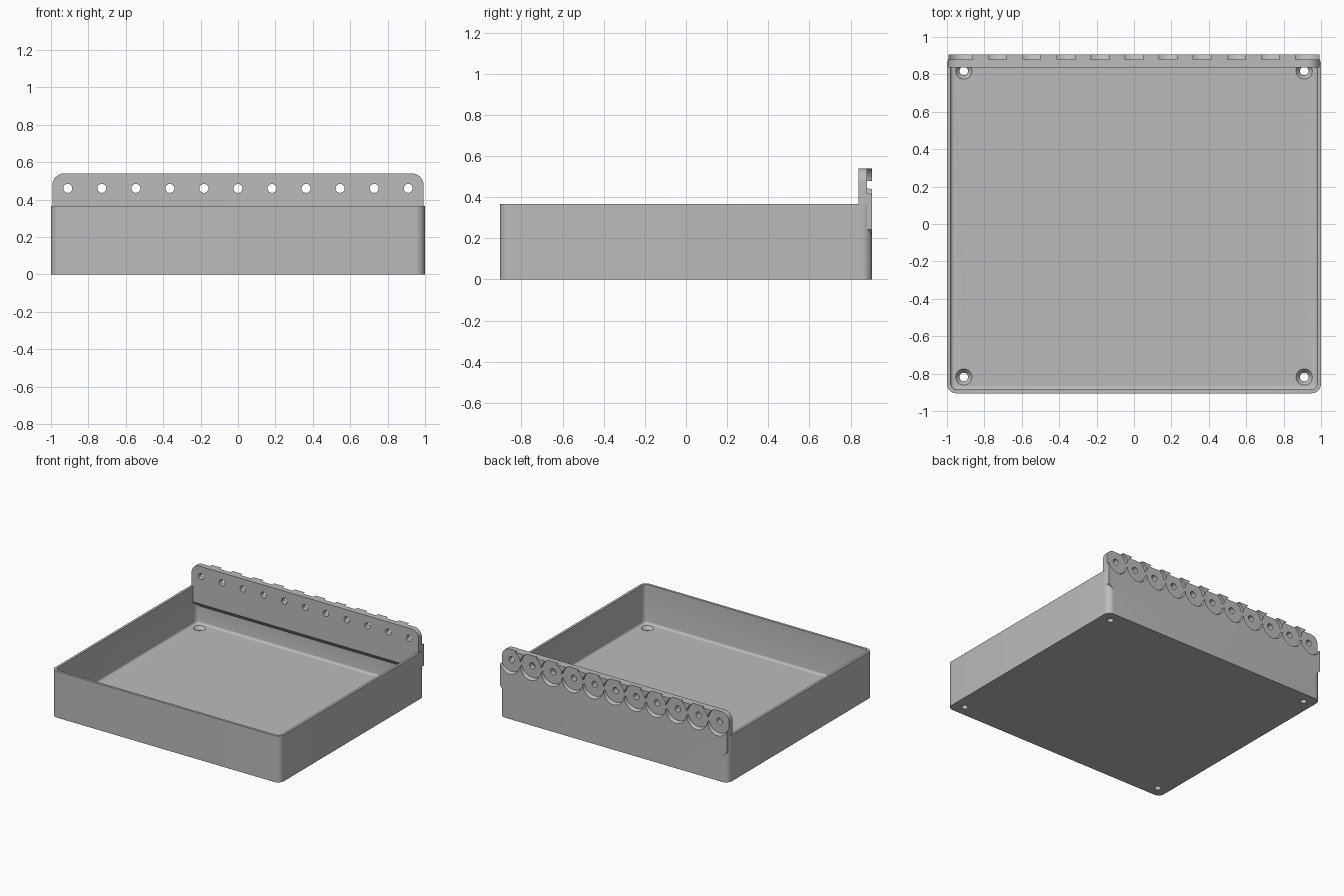
import bpy, bmesh, math
from mathutils import Matrix

cube = bpy.data.objects.get("Cube")
if cube:
    bpy.data.objects.remove(cube, do_unlink=True)

grey = bpy.data.materials.new("plain grey")
grey.use_nodes = True
COLOUR = (0.5, 0.5, 0.5, 1)
grey.diffuse_color = COLOUR
grey.node_tree.nodes["Principled BSDF"].inputs["Base Color"].default_value = COLOUR


def finish(name, bm):
    bmesh.ops.recalc_face_normals(bm, faces=bm.faces)
    mesh = bpy.data.meshes.new(name)
    bm.to_mesh(mesh)
    bm.free()
    mesh.materials.append(grey)
    ob = bpy.data.objects.new(name, mesh)
    bpy.context.collection.objects.link(ob)
    return ob


def prism(name, points, vector):
    """Extrude a closed outline of 3D points along a vector."""
    bm = bmesh.new()
    face = bm.faces.new([bm.verts.new(p) for p in points])
    ext = bmesh.ops.extrude_face_region(bm, geom=[face])
    moved = [g for g in ext["geom"] if isinstance(g, bmesh.types.BMVert)]
    bmesh.ops.translate(bm, verts=moved, vec=vector)
    return finish(name, bm)


def arc(cx, cy, r, start, steps=10):
    return [(cx + r * math.cos(a), cy + r * math.sin(a))
            for a in (math.radians(start + 90 * i / steps) for i in range(steps + 1))]


def rounded_rect(hx, hy, r):
    corners = [(1, 1, 0), (-1, 1, 90), (-1, -1, 180), (1, -1, 270)]
    return [p for sx, sy, a in corners for p in arc(sx * (hx - r), sy * (hy - r), r, a)]


def cone(name, r1, r2, depth, matrix, segments=40):
    bm = bmesh.new()
    bmesh.ops.create_cone(bm, cap_ends=True, segments=segments, radius1=r1,
                          radius2=r2, depth=depth, matrix=matrix)
    return finish(name, bm)


def combine(ob, other, operation):
    mod = ob.modifiers.new(operation, "BOOLEAN")
    mod.operation, mod.solver, mod.object = operation, "EXACT", other
    bpy.context.view_layer.objects.active = ob
    bpy.ops.object.modifier_apply(modifier=mod.name)
    bpy.data.objects.remove(other, do_unlink=True)


DEPTH, RIM, FLOOR = 0.905, 0.367, 0.06
PLATE_X, PLATE_FRONT, PLATE_TOP = 0.993, 0.838, 0.54
HOLE_Z, PITCH = 0.46, 0.182

# Tray body with rounded upright corners
tray = prism("tray", [(x, y, 0) for x, y in rounded_rect(1, DEPTH, 0.05)], (0, 0, RIM))

# Hollow inside, with a small fillet around the floor
cavity = prism("cavity", [(x, y, FLOOR) for x, y in rounded_rect(0.981, DEPTH - 0.019, 0.035)],
               (0, 0, 0.6))
bm = bmesh.new()
bm.from_mesh(cavity.data)
floor_edges = [e for e in bm.edges if all(abs(v.co.z - FLOOR) < 1e-4 for v in e.verts)]
bmesh.ops.bevel(bm, geom=floor_edges, offset=0.018, segments=4, profile=0.5, affect="EDGES")
bm.to_mesh(cavity.data)
bm.free()
combine(tray, cavity, "DIFFERENCE")

# Hanging plate: rounded top corners, chamfered bottom corners
r = 0.065
outline = [(-0.95, 0.2), (0.95, 0.2), (PLATE_X, 0.243)]
outline += arc(PLATE_X - r, PLATE_TOP - r, r, 0) + arc(r - PLATE_X, PLATE_TOP - r, r, 90)
outline += [(-PLATE_X, 0.243)]
plate = prism("plate", [(x, PLATE_FRONT, z) for x, z in outline], (0, DEPTH - PLATE_FRONT, 0))

# Sloped underside of the plate inside the tray
wedge = prism("wedge", [(-0.975, 0.8, 0.28), (-0.975, 0.8, 0.1), (-0.975, 0.89, 0.19)],
              (1.95, 0, 0))
combine(plate, wedge, "DIFFERENCE")
combine(tray, plate, "UNION")

# Row of round recesses and through holes along the back of the plate
turn = Matrix.Rotation(math.radians(-90), 4, "X")
for i in range(-5, 6):
    x = i * PITCH
    recess = cone("recess", 0.093, 0.093, 0.05, Matrix.Translation((x, 0.905, HOLE_Z)) @ turn, 48)
    for v in recess.data.vertices:  # lower lip flares outward
        if v.co.y > 0.905 and v.co.z < HOLE_Z:
            v.co.z = HOLE_Z + (v.co.z - HOLE_Z) * 1.25
    combine(tray, recess, "DIFFERENCE")
    hole = cone("hole", 0.024, 0.024, 0.3, Matrix.Translation((x, 0.87, HOLE_Z)) @ turn, 24)
    combine(tray, hole, "DIFFERENCE")

# Countersunk screw holes in the floor corners
for sx in (-1, 1):
    for sy in (-1, 1):
        at = (sx * 0.91, sy * 0.818)
        combine(tray, cone("hole", 0.023, 0.023, 0.3, Matrix.Translation((*at, 0)), 24), "DIFFERENCE")
        sink = cone("sink", 0.023, 0.044, 0.026, Matrix.Translation((*at, FLOOR - 0.0125)), 32)
        combine(tray, sink, "DIFFERENCE")

# Smooth curves, sharp edges
bpy.ops.object.select_all(action="DESELECT")
tray.select_set(True)
bpy.context.view_layer.objects.active = tray
bpy.ops.object.shade_smooth_by_angle(angle=math.radians(30))
